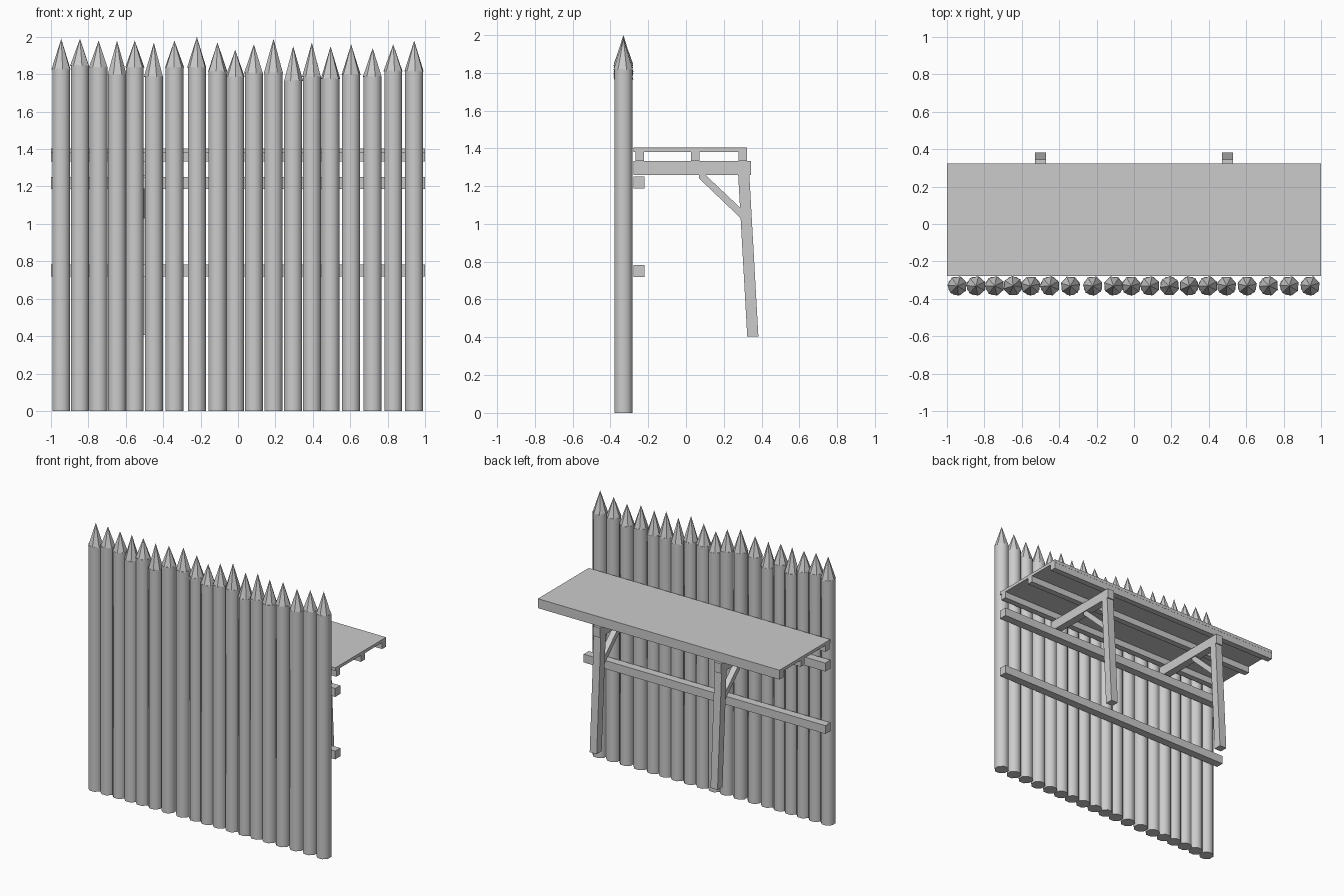
import bpy, bmesh, math, random
from mathutils import Matrix

random.seed(4)
if "Cube" in bpy.data.objects:
    bpy.data.objects.remove(bpy.data.objects["Cube"], do_unlink=True)

GREY = (0.6, 0.6, 0.6, 1)
mat = bpy.data.materials.new("plain grey wood")
mat.use_nodes = True
mat.diffuse_color = GREY
mat.node_tree.nodes["Principled BSDF"].inputs["Base Color"].default_value = GREY


def finish(name, bm):
    bmesh.ops.recalc_face_normals(bm, faces=bm.faces)
    mesh = bpy.data.meshes.new(name)
    bm.to_mesh(mesh)
    bm.free()
    mesh.materials.append(mat)
    ob = bpy.data.objects.new(name, mesh)
    bpy.context.collection.objects.link(ob)
    return ob


def prism(name, profile, x0, x1):
    """Extrude a (y, z) outline along x."""
    bm = bmesh.new()
    face = bm.faces.new([bm.verts.new((x0, y, z)) for y, z in profile])
    ext = bmesh.ops.extrude_face_region(bm, geom=[face])
    verts = [g for g in ext["geom"] if isinstance(g, bmesh.types.BMVert)]
    bmesh.ops.translate(bm, verts=verts, vec=(x1 - x0, 0, 0))
    return finish(name, bm)


def board(name, y0, y1, z0, z1, x0=-1, x1=1):
    return prism(name, [(y0, z0), (y1, z0), (y1, z1), (y0, z1)], x0, x1)


def cone(bm, sides, r1, r2, z0, z1, turn):
    m = Matrix.Translation((0, 0, (z0 + z1) / 2)) @ Matrix.Rotation(turn, 4, "Z")
    bmesh.ops.create_cone(bm, cap_ends=True, segments=sides, radius1=r1,
                          radius2=r2, depth=z1 - z0, matrix=m)


# Stakes: x centre, shoulder height, tip height
stakes = [
    (-.945, 1.83, 1.99), (-.845, 1.85, 1.99), (-.745, 1.84, 1.98),
    (-.647, 1.80, 1.98), (-.552, 1.84, 1.98), (-.45, 1.79, 1.97),
    (-.34, 1.84, 1.98), (-.22, 1.84, 2.0), (-.11, 1.82, 1.97),
    (-.015, 1.79, 1.93), (.085, 1.81, 1.96), (.19, 1.81, 1.99),
    (.295, 1.77, 1.95), (.395, 1.79, 1.97), (.495, 1.78, 1.95),
    (.605, 1.80, 1.96), (.72, 1.79, 1.94), (.83, 1.82, 1.96),
    (.942, 1.82, 1.98),
]
for i, (x, shoulder, tip) in enumerate(stakes):
    turn = random.random() * math.tau
    bm = bmesh.new()
    cone(bm, 8, .052, .052, 0, shoulder, math.pi / 8)
    for f in bm.faces:
        f.smooth = len(f.verts) == 4
    for e in bm.edges:
        e.smooth = all(f.smooth for f in e.link_faces)
    body = finish(f"stake_{i + 1}", bm)
    bm = bmesh.new()
    cone(bm, 7, .053, 0, shoulder - .005, tip, turn)
    point = finish(f"stake_point_{i + 1}", bm)
    for ob in (body, point):
        ob.location = (x, -.331, 0)

# Rails and joists, each laid in three lengths
runs = {
    "lower_rail": (-.279, -.219, .72, .782),
    "upper_rail": (-.279, -.219, 1.187, 1.25),
    "inner_joist": (-.266, -.221, 1.333, 1.381),
    "middle_joist": (.026, .071, 1.333, 1.381),
    "outer_joist": (.277, .322, 1.333, 1.381),
}
for name, section in runs.items():
    for k in range(3):
        x0 = -1 + k * 2 / 3
        board(f"{name}_{k + 1}", *section, x0, x0 + 2 / 3)

# Walkway deck
board("walkway", -.278, .323, 1.381, 1.404)

# Two support frames: cross beam, leaning leg and diagonal brace
for side, x in (("right", -.5), ("left", .5)):
    board(f"{side}_beam", -.279, .344, 1.26, 1.333, x - .029, x + .029)
    prism(f"{side}_leg", [(.324, .405), (.383, .405), (.335, 1.262), (.276, 1.262)],
          x - .029, x + .029)
    prism(f"{side}_brace", [(.07, 1.24), (.3, 1.02), (.3, 1.073), (.1, 1.262), (.07, 1.262)],
          x - .022, x + .022)
